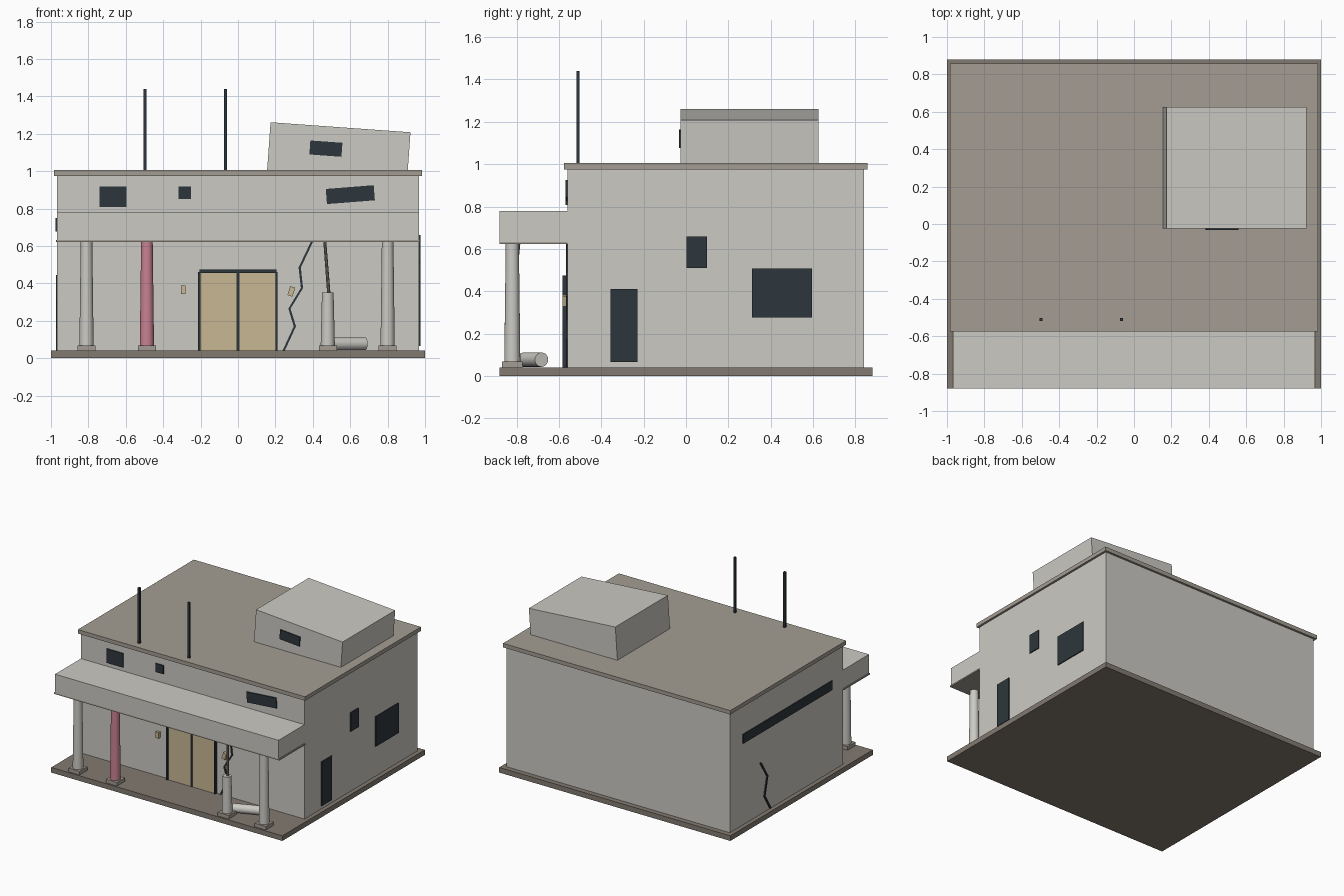
import bpy
from math import radians
from mathutils import Vector

cube = bpy.data.objects.get("Cube")
if cube:
    bpy.data.objects.remove(cube, do_unlink=True)


def material(name, rgb):
    m = bpy.data.materials.new(name)
    m.use_nodes = True
    m.diffuse_color = (*rgb, 1)
    bsdf = next(n for n in m.node_tree.nodes if n.type == 'BSDF_PRINCIPLED')
    bsdf.inputs["Base Color"].default_value = (*rgb, 1)
    return m


PLASTER = material("pale plaster", (0.60, 0.59, 0.55))
ROOF = material("roof tan", (0.37, 0.335, 0.29))
STONE = material("dark stone", (0.225, 0.195, 0.165))
DARK = material("dark glass", (0.027, 0.037, 0.045))
WOOD = material("door tan", (0.58, 0.475, 0.29))
PINK = material("pink paint", (0.58, 0.22, 0.29))


def box(name, x, y, z, mat, tilt=0):
    """Box from (low, high) ranges, tilted about the y axis through its centre."""
    centre = [(r[0] + r[1]) / 2 for r in (x, y, z)]
    bpy.ops.mesh.primitive_cube_add(size=1, location=centre, rotation=(0, radians(tilt), 0))
    ob = bpy.context.object
    ob.name = name
    ob.scale = [r[1] - r[0] for r in (x, y, z)]
    ob.data.materials.append(mat)
    return ob


def rod(name, a, b, r1, r2, mat, sides=20):
    """Tapered cylinder running from point a to point b."""
    a, b = Vector(a), Vector(b)
    bpy.ops.mesh.primitive_cone_add(vertices=sides, radius1=r1, radius2=r2,
                                    depth=(b - a).length, location=(a + b) / 2)
    ob = bpy.context.object
    ob.name = name
    ob.rotation_euler = (b - a).to_track_quat('Z', 'Y').to_euler()
    ob.data.materials.append(mat)
    bpy.ops.object.shade_smooth_by_angle(angle=radians(40))
    return ob


def crack(name, path, place, half=0.006):
    """Jagged flat ribbon; place maps (across, height, depth) into the scene."""
    n = len(path)
    verts = [place(u + s * half, z, d) for u, z in path for s in (-1, 1) for d in (0, 1)]
    faces = [(0, 1, 3, 2), tuple(4 * (n - 1) + i for i in (0, 2, 3, 1))]
    for i in range(n - 1):
        k = 4 * i
        for p, q in ((0, 1), (1, 3), (3, 2), (2, 0)):
            faces.append((k + p, k + q, k + 4 + q, k + 4 + p))
    me = bpy.data.meshes.new(name)
    me.from_pydata(verts, [], faces)
    me.materials.append(DARK)
    ob = bpy.data.objects.new(name, me)
    bpy.context.collection.objects.link(ob)
    # consistent outward normals
    bpy.ops.object.select_all(action='DESELECT')
    bpy.context.view_layer.objects.active = ob
    ob.select_set(True)
    bpy.ops.object.mode_set(mode='EDIT')
    bpy.ops.mesh.select_all(action='SELECT')
    bpy.ops.mesh.normals_make_consistent(inside=False)
    bpy.ops.object.mode_set(mode='OBJECT')


# Main building masses
W, FRONT = 0.967, -0.56
box("ground_slab", (-1, 1), (-0.88, 0.88), (0, 0.04), STONE)
box("main_walls", (-W, W), (FRONT, 0.84), (0.04, 0.975), PLASTER)
box("roof_slab", (-0.983, 0.983), (-0.575, 0.857), (0.975, 1.006), ROOF)
box("porch_canopy", (-W, W), (-0.88, FRONT), (0.632, 0.778), PLASTER)
box("canopy_trim", (-0.974, 0.974), (-0.88, FRONT), (0.622, 0.633), ROOF)

# Sagging rooftop room
box("rooftop_room", (0.162, 0.912), (-0.025, 0.625), (0.925, 1.235), PLASTER, 4.1)
box("rooftop_room_window", (0.384, 0.556), (-0.033, -0.024), (1.083, 1.158), DARK, 4.1)

# Porch columns on square plinths
COL_Y = -0.82
for name, x, top, mat in (("right_column", -0.81, 0.625, PLASTER),
                          ("pink_column", -0.487, 0.625, PINK),
                          ("broken_column", 0.48, 0.35, PLASTER),
                          ("left_column", 0.80, 0.625, PLASTER)):
    box(name + "_plinth", (x - 0.048, x + 0.048), (COL_Y - 0.048, COL_Y + 0.048),
        (0.04, 0.068), ROOF)
    rod(name, (x, COL_Y, 0.066), (x, COL_Y, top), 0.038, 0.031, mat)
rod("bent_rebar", (0.486, COL_Y, 0.34), (0.464, -0.79, 0.625), 0.009, 0.008, STONE, 8)
rod("fallen_column_piece", (0.48, -0.765, 0.077), (0.68, -0.682, 0.077), 0.034, 0.034, PLASTER)

# Double door with frame
for side, x in (("right", (-0.214, -0.2)), ("left", (0.2, 0.21))):
    box(side + "_door_jamb", x, (-0.583, FRONT), (0.04, 0.46), DARK)
box("door_lintel", (-0.207, 0.207), (-0.583, FRONT), (0.455, 0.474), DARK)
box("door_seam", (-0.007, 0.007), (-0.576, FRONT), (0.04, 0.455), DARK)
for side, x in (("right", (-0.2, -0.006)), ("left", (0.006, 0.2))):
    box(side + "_door_panel", x, (-0.574, FRONT), (0.04, 0.456), WOOD)

# Wall lamps beside the door, one knocked askew
box("right_wall_lamp", (-0.306, -0.28), (-0.582, FRONT), (0.343, 0.39), WOOD)
box("left_wall_lamp", (0.271, 0.299), (-0.582, FRONT), (0.332, 0.382), WOOD, -18 + 36)

# Front windows
for name, x, z, tilt in (("wide", (-0.74, -0.597), (0.808, 0.918), 0),
                         ("small", (-0.317, -0.25), (0.85, 0.917), 0),
                         ("crooked", (0.472, 0.729), (0.834, 0.915), -4.5)):
    box(name + "_front_window", x, (FRONT - 0.008, FRONT + 0.001), z, DARK, tilt)

# Side openings
for name, y, z in (("side_door", (-0.357, -0.228), (0.065, 0.41)),
                   ("small_side_window", (0.002, 0.1), (0.51, 0.658)),
                   ("large_side_window", (0.312, 0.595), (0.275, 0.508))):
    box(name, (W - 0.001, W + 0.008), y, z, DARK)
box("strip_window", (-W - 0.008, -W + 0.001), (-0.42, 0.68), (0.678, 0.75), DARK)

# Wall cracks
crack("front_crack",
      [(0.395, 0.622), (0.33, 0.485), (0.342, 0.375), (0.275, 0.265), (0.304, 0.17), (0.245, 0.042)],
      lambda u, z, d: (u, FRONT - 0.007 * d, z))
crack("side_crack",
      [(0.465, 0.445), (0.38, 0.31), (0.415, 0.165), (0.34, 0.042)],
      lambda u, z, d: (-W - 0.007 * d, u, z), 0.008)

# Roof antennas
for side, x in (("right", -0.497), ("left", -0.066)):
    box(side + "_antenna", (x - 0.008, x + 0.008), (-0.518, -0.502), (1.0, 1.44), DARK)
